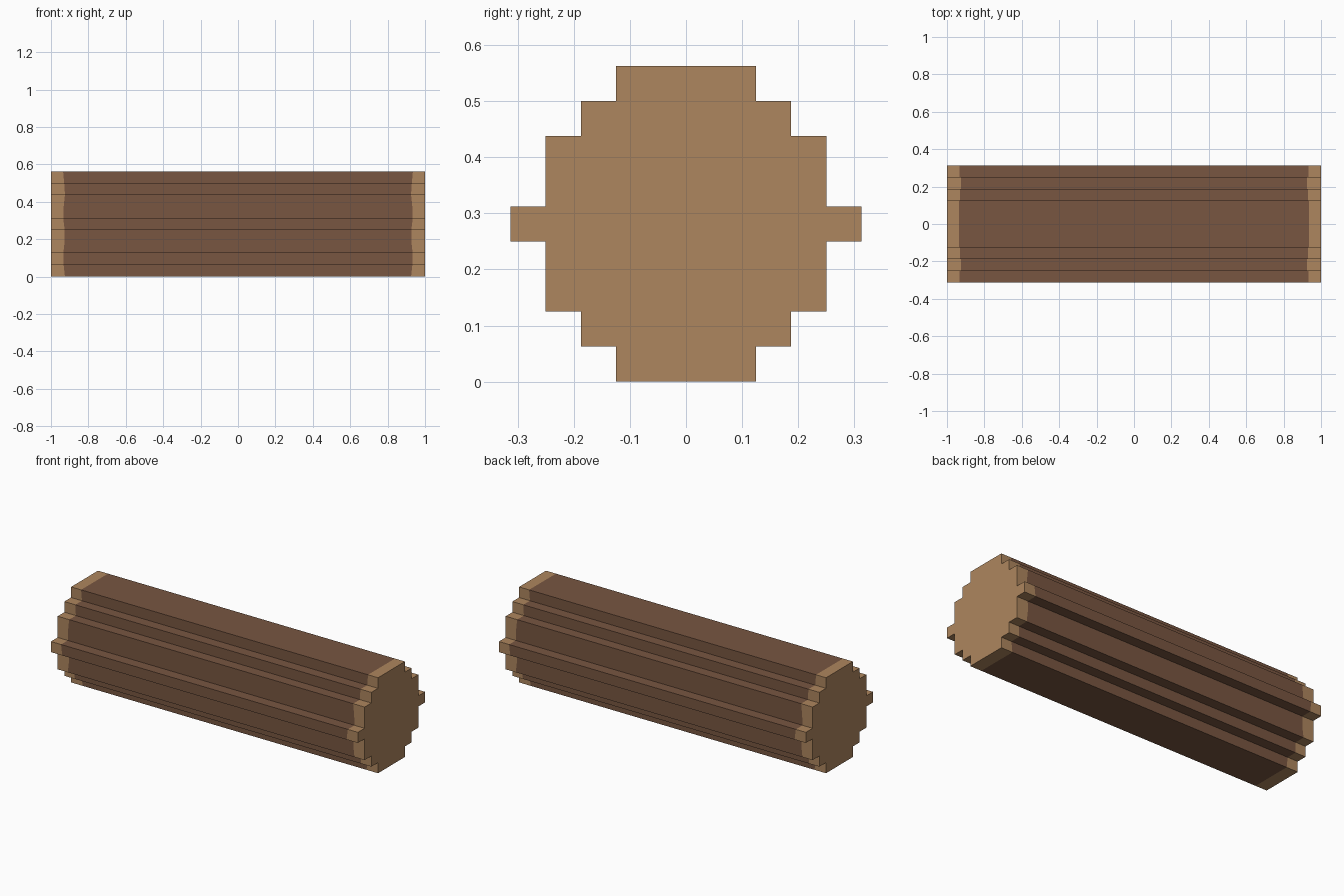
import bpy
import bmesh
import math

cube = bpy.data.objects.get("Cube")
if cube:
    bpy.data.objects.remove(cube, do_unlink=True)


def make_material(name, rgb):
    mat = bpy.data.materials.new(name)
    mat.use_nodes = True
    mat.diffuse_color = (*rgb, 1)
    mat.node_tree.nodes["Principled BSDF"].inputs["Base Color"].default_value = (*rgb, 1)
    return mat


bark = make_material("dark bark", (0.188, 0.093, 0.053))
cut_wood = make_material("light cut wood", (0.423, 0.238, 0.112))

# Stepped round cross-section: (half width, top height) of each layer, in grid units
U = 0.0625
layers = [(2, 1), (3, 2), (4, 4), (5, 5), (4, 7), (3, 8), (2, 9)]
side = []
bottom = 0
for half, top in layers:
    side += [(half, bottom), (half, top)]
    bottom = top
corners = side + [(-y, z) for y, z in reversed(side)]

# Split every side of the outline into grid-sized steps
outline = []
for (y0, z0), (y1, z1) in zip(corners, corners[1:] + corners[:1]):
    n = abs(y1 - y0) + abs(z1 - z0)
    outline += [((y0 + (y1 - y0) * i / n) * U, (z0 + (z1 - z0) * i / n) * U) for i in range(n)]


def bark_edge(y, z):
    """Where the bark stops along the log, slightly uneven around it."""
    return 0.93 + 0.005 * math.cos(2 * math.pi * (z - 9 * U) / 0.23)


# Log body: four rings along x, light wood bands at both ends and flat caps
bm = bmesh.new()
rings = []
for sign, at_end in ((-1, True), (-1, False), (1, False), (1, True)):
    rings.append([bm.verts.new((sign * (1 if at_end else bark_edge(y, z)), y, z))
                  for y, z in outline])
count = len(outline)
for band in range(3):
    a, b = rings[band], rings[band + 1]
    for i in range(count):
        j = (i + 1) % count
        face = bm.faces.new((a[i], a[j], b[j], b[i]))
        face.material_index = 0 if band == 1 else 1
for ring in (rings[0], rings[3]):
    bm.faces.new(ring).material_index = 1
bmesh.ops.recalc_face_normals(bm, faces=bm.faces)

mesh = bpy.data.meshes.new("log")
bm.to_mesh(mesh)
bm.free()
mesh.materials.append(bark)
mesh.materials.append(cut_wood)
log = bpy.data.objects.new("log", mesh)
bpy.context.collection.objects.link(log)
